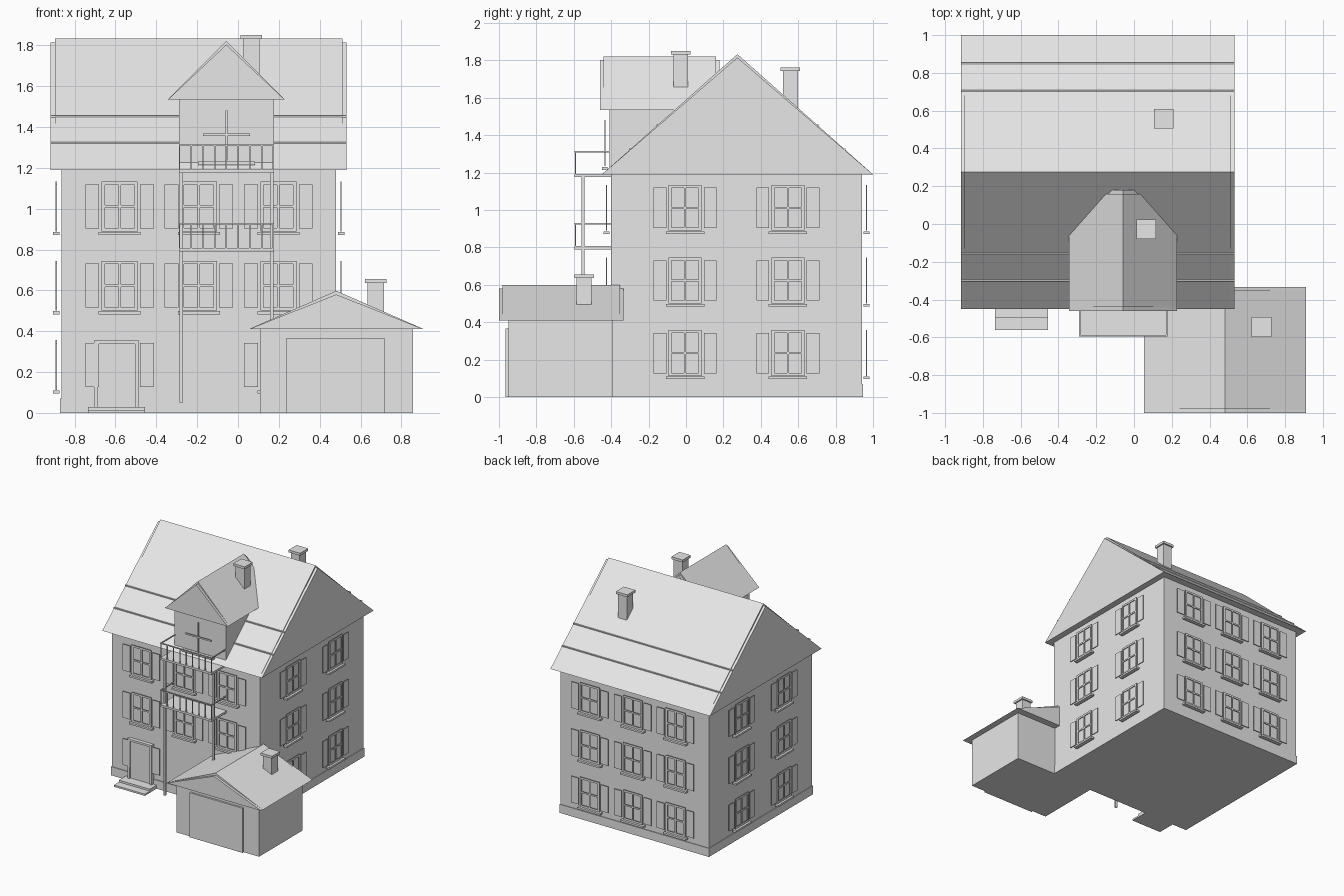
import bpy
import math
from mathutils import Matrix, Vector

old = bpy.data.objects.get("Cube")
if old:
    bpy.data.objects.remove(old, do_unlink=True)

# One plain grey for the whole house
grey = bpy.data.materials.new("plain grey")
grey.use_nodes = True
tone = (0.8, 0.8, 0.8, 1)
grey.diffuse_color = tone
grey.node_tree.nodes["Principled BSDF"].inputs["Base Color"].default_value = tone

BOX_FACES = [(0, 1, 3, 2), (4, 6, 7, 5), (0, 4, 5, 1), (2, 3, 7, 6), (0, 2, 6, 4), (1, 5, 7, 3)]


def make(name, verts, faces):
    mesh = bpy.data.meshes.new(name)
    mesh.from_pydata(verts, [], faces)
    mesh.materials.append(grey)
    obj = bpy.data.objects.new(name, mesh)
    bpy.context.collection.objects.link(obj)
    return obj


def boxes(name, spans, place=Matrix()):
    """One object from boxes given as (x0, x1, y0, y1, z0, z1)."""
    verts, faces = [], []
    for x0, x1, y0, y1, z0, z1 in spans:
        n = len(verts)
        verts += [place @ Vector((x, y, z)) for x in (x0, x1) for y in (y0, y1) for z in (z0, z1)]
        faces += [[n + i for i in f] for f in BOX_FACES]
    return make(name, verts, faces)


def gable(name, axis, start, end, low, high, eave, ridge):
    """Closed triangular prism whose ridge runs along the axis."""
    profile = [(low, eave), (high, eave), ((low + high) / 2, ridge)]
    verts = [(a, b, z) if axis == "x" else (b, a, z) for a in (start, end) for b, z in profile]
    faces = [(2, 1, 0), (3, 4, 5), (0, 1, 4, 3), (1, 2, 5, 4), (2, 0, 3, 5)]
    if axis == "y":
        faces = [f[::-1] for f in faces]
    return make(name, verts, faces)


def roof(name, axis, start, end, low, high, eave, ridge):
    # Gable block with a slightly raised covering set in from both ends
    gable(name, axis, start, end, low, high, eave, ridge)
    gable(name + "_covering", axis, start + 0.02, end - 0.02, low, high, eave, ridge + 0.018)


def chimney(name, x, y, bottom, top):
    s, c = 0.04, 0.052
    boxes(name, [(x - s, x + s, y - s, y + s, bottom, top - 0.02),
                 (x - c, x + c, y - c, y + c, top - 0.02, top)])


def window(name, place, shutters_only=False):
    """Window facing local -y, with shutters, frame, glazing bars and sill."""
    w, h, near, far = 0.088, 0.122, -0.028, -0.022
    spans = []
    for s in (-1, 1):
        a, b = sorted((s * 0.1, s * 0.168))
        spans.append((a, b, near, far, -0.108, 0.108))
        if not shutters_only:
            a, b = sorted((s * w, s * (w - 0.016)))
            spans.append((a, b, near, far, -h, h))
            a, b = sorted((s * h, s * (h - 0.016)))
            spans.append((-w, w, near, far, a, b))
    if not shutters_only:
        spans += [(-0.006, 0.006, near, far, -h, h), (-w, w, near, far, -0.006, 0.006),
                  (-0.103, 0.103, -0.042, -0.01, -0.14, -0.125)]
    boxes(name, spans, place)


# Main walls and plinth
X0, X1, Y0, Y1 = -0.865, 0.48, -0.4, 0.94
EAVE = 1.19
boxes("house_walls", [(X0, X1, Y0, Y1, 0, EAVE)])
boxes("plinth", [(X0 - 0.006, X1 + 0.006, Y0 - 0.006, Y1 + 0.006, 0, 0.07)])

# Main roof with snow rails along both slopes
roof("main_roof", "x", -0.917, 0.532, -0.45, 1.0, EAVE, 1.815)
rails = []
for run in (0.15, 0.295):
    z = EAVE + run * 0.885
    for y in (-0.45 + run, 1.0 - run):
        rails.append((-0.917, 0.532, y - 0.004, y + 0.004, z - 0.004, z + 0.005))
boxes("snow_rails", rails)

# Windows on the four walls
rows = {"lower": 0.235, "middle": 0.623, "upper": 1.011}
columns = (-0.58, -0.192, 0.198)
for row, z in rows.items():
    for i, x in enumerate(columns):
        window(f"back_{row}_window", Matrix.Translation((x, Y1, z)) @ Matrix.Rotation(math.pi, 4, "Z"))
        if row == "lower" and i == 1:
            continue
        window(f"front_{row}_window", Matrix.Translation((x, Y0, z)), row == "lower" and i == 0)
    for y in (-0.005, 0.545):
        for side, x, turn in (("left", X1, 1), ("right", X0, -1)):
            spin = Matrix.Rotation(turn * math.pi / 2, 4, "Z")
            window(f"{side}_{row}_window", Matrix.Translation((x, y, z)) @ spin)

# Front door and steps
boxes("door_frame", [(-0.705, -0.685, -0.43, Y0, 0.03, 0.355), (-0.505, -0.485, -0.43, Y0, 0.03, 0.355),
                     (-0.705, -0.485, -0.43, Y0, 0.338, 0.355)])
boxes("door", [(-0.685, -0.505, -0.415, Y0, 0.03, 0.338)])
boxes("door_steps", [(-0.735, -0.455, -0.495, Y0, 0, 0.03), (-0.735, -0.455, -0.56, -0.495, 0, 0.014)])

# Dormer with its cross window
DX0, DX1 = -0.29, 0.177
MID = (DX0 + DX1) / 2
boxes("dormer_walls", [(DX0, DX1, -0.41, 0.1, EAVE, 1.54)])
roof("dormer_roof", "y", -0.46, 0.18, -0.343, 0.228, 1.535, 1.803)
boxes("dormer_window", [(MID - 0.005, MID + 0.005, -0.436, -0.43, 1.235, 1.48),
                        (MID - 0.115, MID + 0.115, -0.436, -0.43, 1.355, 1.367),
                        (MID - 0.14, MID + 0.14, -0.45, -0.42, 1.215, 1.23)])

# Two stacked balconies on tall posts
for name, z in (("upper", 1.175), ("lower", 0.79)):
    top = z + 0.14
    boxes(name + "_balcony_floor", [(DX0, DX1, -0.595, -0.4, z, z + 0.017)])
    bars = [(DX0, DX1, -0.595, -0.587, top - 0.008, top)]
    for x in (DX0, DX1 - 0.008):
        bars.append((x, x + 0.008, -0.595, -0.4, top - 0.008, top))
    for i in range(9):
        x = DX0 + i * (DX1 - DX0 - 0.007) / 8
        bars.append((x, x + 0.007, -0.594, -0.588, z, top))
    boxes(name + "_balcony_railing", bars)
boxes("balcony_posts", [(x - 0.008, x + 0.008, -0.56, -0.544, 0.05, 1.18) for x in (-0.278, 0.165)])

# Garage
boxes("garage_walls", [(0.107, 0.857, -0.95, -0.39, 0, 0.41)])
boxes("garage_door", [(0.237, 0.717, -0.965, -0.95, 0, 0.366)])
roof("garage_roof", "y", -1.0, -0.333, 0.053, 0.91, 0.41, 0.58)

# Chimneys
chimney("dormer_chimney", 0.065, -0.028, 1.55, 1.85)
chimney("roof_chimney", 0.158, 0.558, 1.45, 1.763)
chimney("garage_chimney", 0.675, -0.545, 0.45, 0.655)
